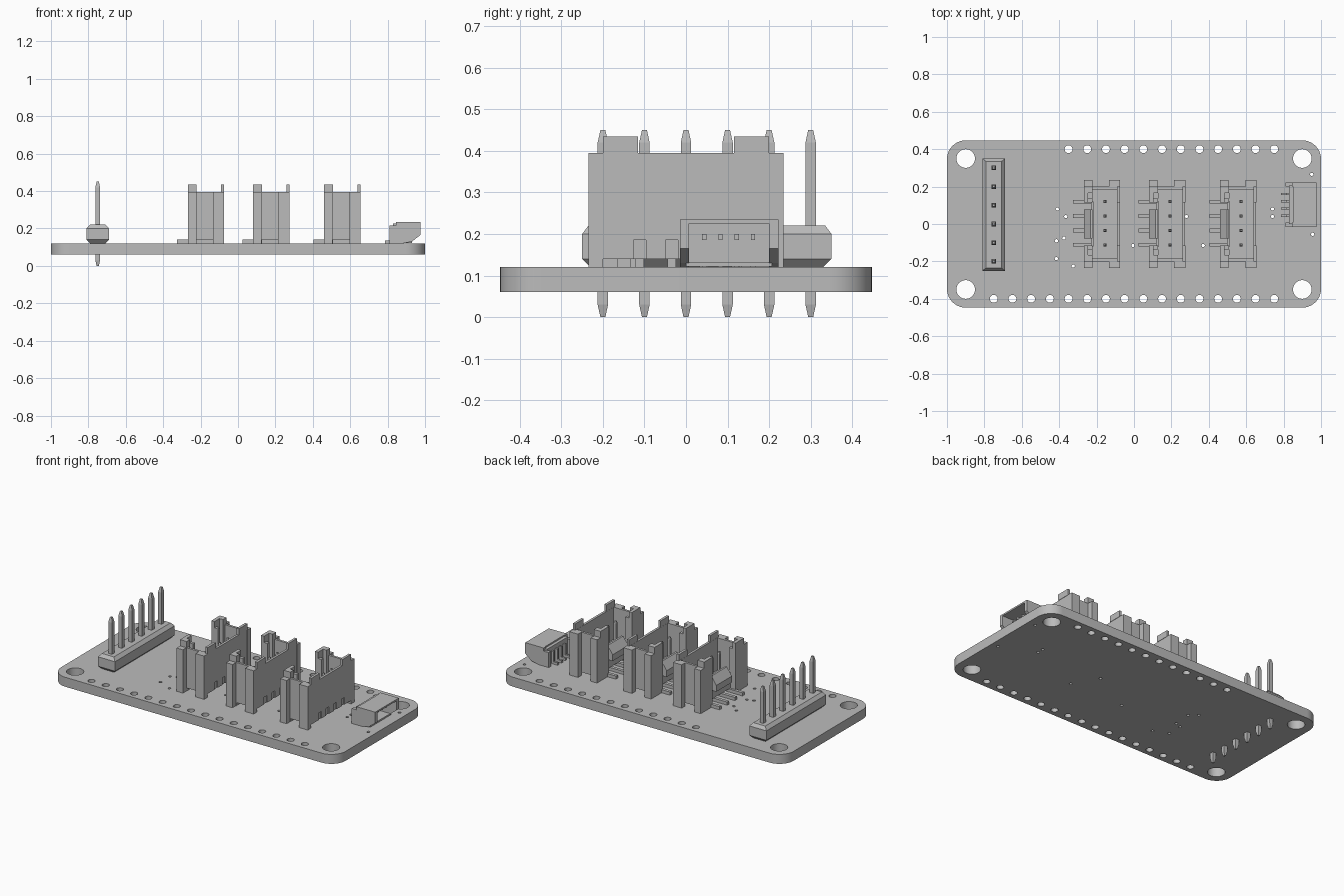
import bpy, bmesh, math

cube = bpy.data.objects.get("Cube")
if cube:
    bpy.data.objects.remove(cube)

grey = bpy.data.materials.new("light_grey")
grey.use_nodes = True
COLOUR = (0.5, 0.5, 0.5, 1)
grey.diffuse_color = COLOUR
grey.node_tree.nodes["Principled BSDF"].inputs["Base Color"].default_value = COLOUR

TOP = 0.12      # board surface
PITCH = 0.077   # socket contact spacing


def stack(bm, cx, cy, rings):
    """Closed solid from stacked rectangles (half x, half y, z)."""
    loops = [[bm.verts.new((cx + sx * hx, cy + sy * hy, z))
              for sx, sy in ((-1, -1), (1, -1), (1, 1), (-1, 1))] for hx, hy, z in rings]
    bm.faces.new(loops[0][::-1])
    bm.faces.new(loops[-1])
    for a, b in zip(loops, loops[1:]):
        for i in range(4):
            j = (i + 1) % 4
            bm.faces.new((a[i], a[j], b[j], b[i]))


def box(bm, x0, x1, y0, y1, z0, z1):
    hx, hy = (x1 - x0) / 2, (y1 - y0) / 2
    stack(bm, x0 + hx, y0 + hy, [(hx, hy, z0), (hx, hy, z1)])


def prism(bm, profile, y0, y1):
    """Extrude an x-z profile along y."""
    a = [bm.verts.new((x, y0, z)) for x, z in profile]
    b = [bm.verts.new((x, y1, z)) for x, z in profile]
    bm.faces.new(a)
    bm.faces.new(b[::-1])
    for i in range(len(a)):
        j = (i + 1) % len(a)
        bm.faces.new((a[j], a[i], b[i], b[j]))


def finish(bm, name, x=0):
    bmesh.ops.recalc_face_normals(bm, faces=bm.faces)
    mesh = bpy.data.meshes.new(name)
    bm.to_mesh(mesh)
    bm.free()
    mesh.materials.append(grey)
    obj = bpy.data.objects.new(name, mesh)
    obj.location.x = x
    bpy.context.collection.objects.link(obj)
    return obj


# Circuit board: rounded outline with drilled holes
curve = bpy.data.curves.new("circuit_board", "CURVE")
curve.dimensions = "2D"
curve.fill_mode = "BOTH"
curve.extrude = 0.03


def loop(points):
    spline = curve.splines.new("POLY")
    spline.points.add(len(points) - 1)
    for p, (x, y) in zip(spline.points, points):
        p.co = (x, y, 0, 1)
    spline.use_cyclic_u = True


def arc(cx, cy, r, start, end, n):
    return [(cx + r * math.cos(start + (end - start) * i / n),
             cy + r * math.sin(start + (end - start) * i / n)) for i in range(n + 1)]


def hole(x, y, r, n):
    loop(arc(x, y, r, 0, math.tau, n)[:-1])


outline = []
for k, (sx, sy) in enumerate(((1, 1), (-1, 1), (-1, -1), (1, -1))):
    outline += arc(sx * 0.9, sy * 0.347, 0.1, k * math.pi / 2, (k + 1) * math.pi / 2, 10)
loop(outline)
for sx in (-1, 1):
    for sy in (-1, 1):
        hole(sx * 0.9, sy * 0.35, 0.05, 32)
for i in range(16):
    hole(-0.75 + i * 0.1, -0.4, 0.021, 20)
    if i > 3:
        hole(-0.75 + i * 0.1, 0.4, 0.021, 20)
VIAS = [(-.41, .08), (-.365, .04), (-.415, -.09), (-.375, -.075), (-.415, -.185),
        (-.325, -.225), (-.005, -.115), (.28, .04), (.37, -.115), (.74, .08),
        (.74, .04), (.95, .265), (.955, -.055)]
for x, y in VIAS:
    hole(x, y, 0.009, 10)
board = bpy.data.objects.new("circuit_board", curve)
board.location.z = 0.09
bpy.context.collection.objects.link(board)
curve.materials.append(grey)
bpy.context.view_layer.objects.active = board
board.select_set(True)
bpy.ops.object.convert(target="MESH")
bpy.ops.object.shade_smooth_by_angle(angle=math.radians(40))
board.select_set(False)

# Pin header strip with chamfered body and six tapered pins
bm = bmesh.new()
stack(bm, -0.75, 0.05, [(.04, .28, TOP), (.06, .3, .14), (.06, .3, .2), (.042, .285, .22)])
finish(bm, "header_body")
bm = bmesh.new()
for i in range(6):
    stack(bm, -0.75, -0.2 + i * 0.1,
          [(.006, .006, 0), (.0125, .0125, .03), (.0125, .0125, .42), (.006, .006, .45)])
finish(bm, "header_pins")

# Three upright four-way sockets
contacts = [0.004 + PITCH * (i - 1.5) for i in range(4)]


def socket(index, cx):
    bm = bmesh.new()
    box(bm, -.05, .09, -.19, .19, .14, .19)               # floor
    box(bm, .08, .095, -.2, .2, .185, .395)               # tall wall
    edges = [-.2] + [y + s * .015 for y in contacts for s in (-1, 1)] + [.2]
    for a, b in zip(edges[::2], edges[1::2]):             # wall teeth
        box(bm, .08, .095, a, b, .14, .185)
    box(bm, -.06, -.045, -.12, .12, .14, .24)             # low wall
    prism(bm, [(-.097, .2), (-.05, .2), (-.05, .29), (-.062, .29), (-.097, .24)], -.078, .078)
    for s in (-1, 1):
        def side(x0, x1, a, b, z0, z1):
            box(bm, x0, x1, min(s * a, s * b), max(s * a, s * b), z0, z1)
        side(-.05, .095, .185, .2, .14, .395)             # end wall
        side(.037, .097, .2, .235, TOP, .395)             # corner ribs
        side(-.097, -.052, .2, .235, TOP, .395)
        side(-.097, -.075, .115, .2, TOP, .435)           # corner column
        side(-.075, -.05, .165, .2, TOP, .435)
        side(-.075, -.05, .115, .135, TOP, .395)
        side(.081, .097, .115, .2, .395, .435)            # wall towers
    finish(bm, f"socket_{index}_housing", cx)
    bm = bmesh.new()
    for y in contacts:
        box(bm, -.155, .06, y - .01, y + .01, TOP, .14)
        stack(bm, .015, y, [(.008, .008, .14), (.008, .008, .34), (.004, .004, .355)])
    finish(bm, f"socket_{index}_contacts", cx)


for index, cx in enumerate((-0.171, 0.178, 0.558), 1):
    socket(index, cx)

# Small side-entry socket, open toward the board edge
Y0, Y1 = -0.015, 0.222
bm = bmesh.new()
box(bm, .85, .975, Y0 + .01, Y1 - .01, .225, .235)
box(bm, .83, .86, Y0 + .015, Y1 - .015, .13, .226)
box(bm, .83, .93, Y0 + .015, Y1 - .015, .122, .132)
cheek = [(.81, TOP), (.88, TOP), (.93, .13), (.975, .165), (.975, .235),
         (.845, .235), (.845, .215), (.81, .215)]
prism(bm, cheek, Y0, Y0 + .022)
prism(bm, cheek, Y1 - .022, Y1)
finish(bm, "side_socket_housing")
bm = bmesh.new()
for i in range(4):
    y = 0.044 + i * 0.039
    box(bm, .785, .84, y - .006, y + .006, TOP, .135)
    box(bm, .815, .832, y - .006, y + .006, .13, .2)
    box(bm, .85, .93, y - .005, y + .005, .185, .2)
finish(bm, "side_socket_contacts")
